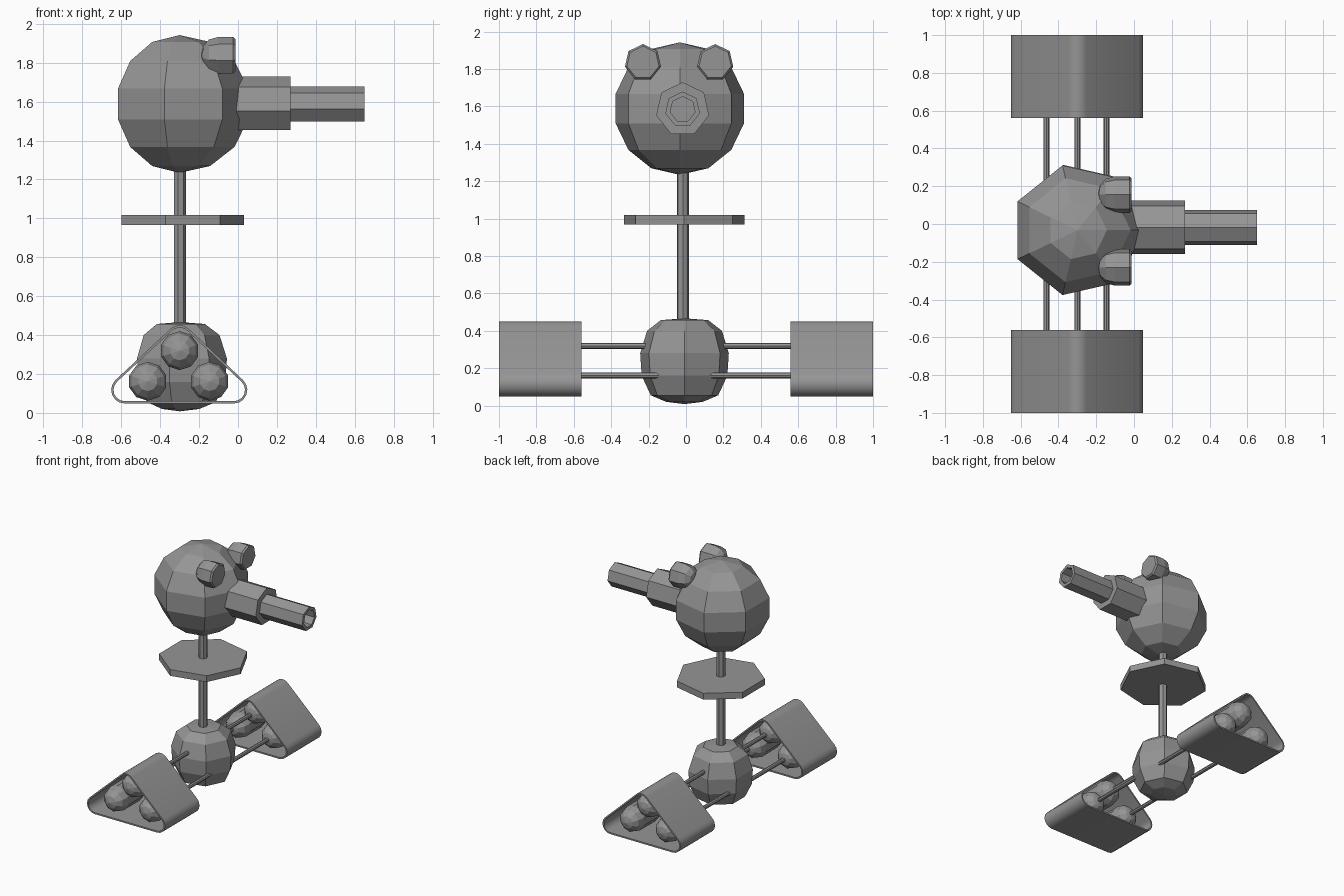
import bpy, bmesh
from math import sin, cos, pi, radians
from mathutils import Vector

if "Cube" in bpy.data.objects:
    bpy.data.objects.remove(bpy.data.objects["Cube"])

grey = bpy.data.materials.new("plain_grey")
grey.use_nodes = True
COLOUR = (0.3, 0.3, 0.3, 1)
grey.diffuse_color = COLOUR
grey.node_tree.nodes["Principled BSDF"].inputs["Base Color"].default_value = COLOUR

# axis name -> (axial direction, zero-angle direction, quarter-turn direction)
AXES = {
    "x": (Vector((1, 0, 0)), Vector((0, 0, 1)), Vector((0, 1, 0))),
    "y": (Vector((0, 1, 0)), Vector((0, 0, 1)), Vector((1, 0, 0))),
    "z": (Vector((0, 0, 1)), Vector((1, 0, 0)), Vector((0, 1, 0))),
}


def finish(name, bm):
    bmesh.ops.recalc_face_normals(bm, faces=bm.faces)
    mesh = bpy.data.meshes.new(name)
    bm.to_mesh(mesh)
    bm.free()
    mesh.materials.append(grey)
    obj = bpy.data.objects.new(name, mesh)
    bpy.context.collection.objects.link(obj)
    return obj


def lathe(name, profile, centre, axis="z", sides=7):
    """Turn (radius, distance along axis) points into a faceted solid."""
    along, u, v = AXES[axis]
    bm = bmesh.new()
    rings = []
    for r, d in profile:
        base = Vector(centre) + along * d
        if r == 0:
            rings.append([bm.verts.new(base)] * sides)
        else:
            rings.append([bm.verts.new(base + r * (u * cos(2 * pi * k / sides)
                          + v * sin(2 * pi * k / sides))) for k in range(sides)])
    for a, b in zip(rings, rings[1:]):
        for k in range(sides):
            j = (k + 1) % sides
            corners = list(dict.fromkeys((a[k], a[j], b[j], b[k])))
            bm.faces.new(corners)
    return finish(name, bm)


def rod(name, radius, start, end, centre, axis, sides=7):
    return lathe(name, [(0, start), (radius, start), (radius, end), (0, end)],
                 centre, axis, sides)


CX = -0.3

# head: seven-sided faceted ball
ball = [(0.361 * sin(pi * k / 7) if 0 < k < 7 else 0, -0.354 * cos(pi * k / 7))
        for k in range(8)]
lathe("head", ball, (CX, -0.033, 1.588))

# stepped barrel with a bored muzzle
barrel_centre = (0, -0.018, 1.584)
rod("barrel_base", 0.145, -0.15, 0.27, barrel_centre, "x")
lathe("barrel", [(0, 0.2), (0.095, 0.2), (0.095, 0.65), (0.068, 0.65),
                 (0.068, 0.3), (0, 0.3)], barrel_centre, "x")

# ears: round at the back, flat at the front
ear = [(0, -0.19), (0.05, -0.18), (0.085, -0.15), (0.099, -0.1),
       (0.099, -0.025), (0.088, -0.013), (0, -0.013)]
for name, y in (("left_ear", 0.156), ("right_ear", -0.23)):
    lathe(name, ear, (0, y, 1.834), "x")

# neck, collar disc and lower body
rod("neck", 0.033, 0.4, 1.3, (CX, -0.017, 0), "z")
rod("collar", 0.331, 0.967, 1.018, (CX, -0.01, 0), "z")
lathe("body", [(0, 0.008), (0.1, 0.02), (0.185, 0.055), (0.235, 0.16),
               (0.243, 0.28), (0.205, 0.4), (0.13, 0.457), (0, 0.467)],
      (CX, -0.008, 0))

# axles joining the two sides
WHEELS = {"top": (CX, 0.32), "left": (-0.146, 0.162), "right": (-0.464, 0.162)}
for label, (x, z) in WHEELS.items():
    rod(label + "_axle", 0.016, -0.7, 0.7, (x, 0, z), "y", 8)


def track_loop(radius):
    """Rounded triangle as (x, z) points."""
    points = []
    for x, z, a0, a1, steps in ((CX, 0.38, 47, 133, 6), (-0.582, 0.118, 133, 270, 6),
                                (-0.022, 0.118, 270, 407, 6)):
        for k in range(steps + 1):
            a = radians(a0 + (a1 - a0) * k / steps)
            points.append((x + radius * cos(a), z + radius * sin(a)))
    return points


def track(name, y0, y1):
    """Open-ended belt with a thin wall."""
    bm = bmesh.new()
    loops = [[bm.verts.new((x, y, z)) for x, z in track_loop(r)]
             for r, y in ((0.07, y0), (0.07, y1), (0.058, y1), (0.058, y0))]
    n = len(loops[0])
    for i in range(4):
        a, b = loops[i], loops[(i + 1) % 4]
        for k in range(n):
            j = (k + 1) % n
            bm.faces.new((a[k], a[j], b[j], b[k]))
    obj = finish(name, bm)
    bpy.ops.object.select_all(action="DESELECT")
    obj.select_set(True)
    bpy.context.view_layer.objects.active = obj
    bpy.ops.object.shade_smooth_by_angle(angle=radians(30))


# tracks with domed rollers inside
dome = [(0.1 * sin(radians(a)) if a else 0, -0.1 - 0.1 * cos(radians(a)))
        for a in (0, 30, 60, 90)]
roller = dome + [(r, -d) for r, d in reversed(dome)]
for side, s in (("front", -1), ("back", 1)):
    track(side + "_track", s * 0.56, s * 1.0)
    for label, (x, z) in WHEELS.items():
        lathe(f"{side}_{label}_roller", roller, (x, s * 0.78, z), "y", 10)
